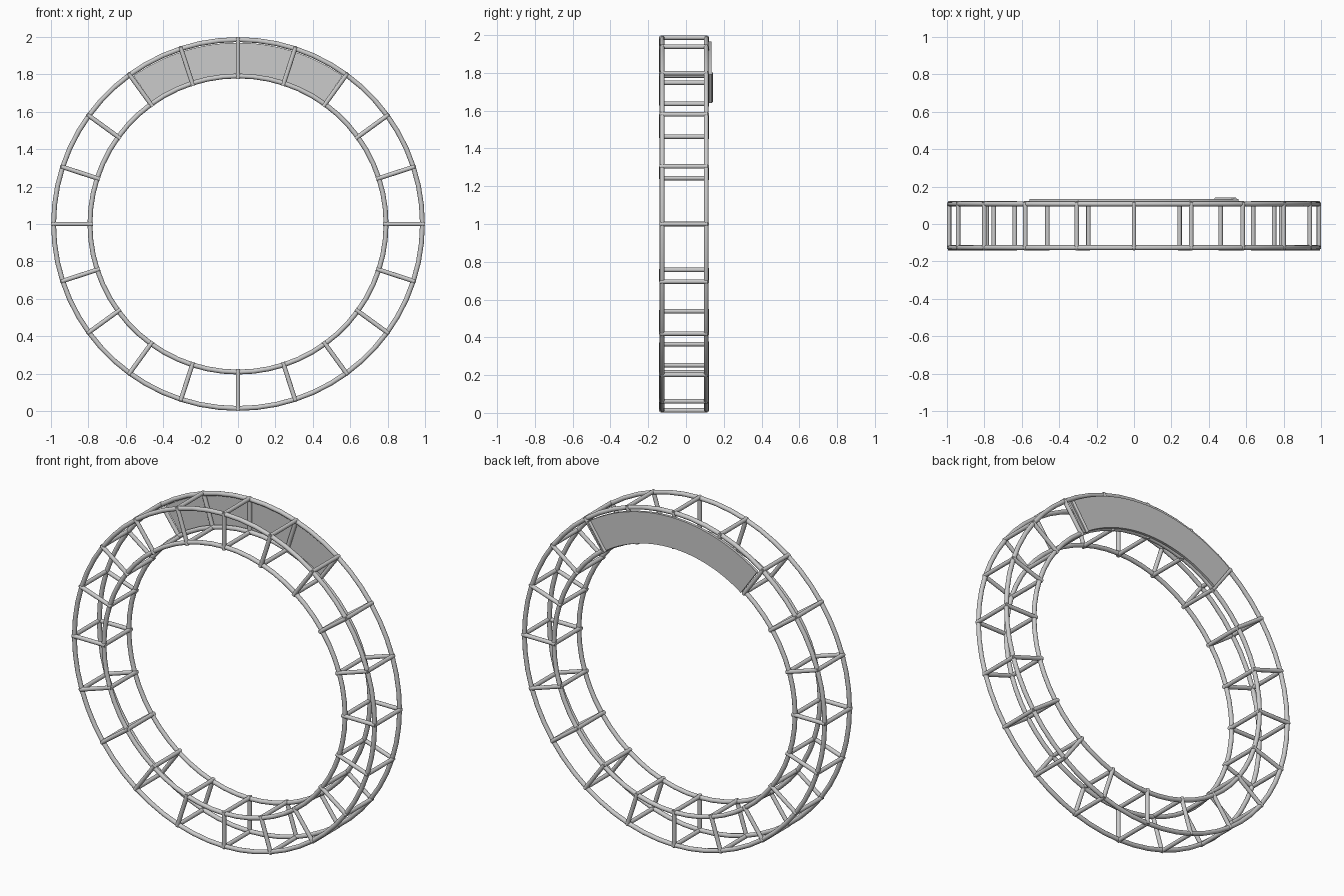
import bpy, bmesh, math
from mathutils import Vector

if "Cube" in bpy.data.objects:
    bpy.data.objects.remove(bpy.data.objects["Cube"])

CZ = 1.0                      # hub height
YF, YB = -0.126, 0.107        # front and back ring planes
R_OUT, R_IN, TUBE = 0.984, 0.79, 0.013
SPOKES = 20


def polar(r, a, y):
    return Vector((r * math.cos(a), y, CZ + r * math.sin(a)))


def finish(name, bm, smooth=True):
    bmesh.ops.recalc_face_normals(bm, faces=bm.faces)
    me = bpy.data.meshes.new(name)
    bm.to_mesh(me)
    bm.free()
    ob = bpy.data.objects.new(name, me)
    bpy.context.collection.objects.link(ob)
    if smooth:
        bpy.ops.object.select_all(action='DESELECT')
        ob.select_set(True)
        bpy.context.view_layer.objects.active = ob
        bpy.ops.object.shade_smooth_by_angle(angle=math.radians(50))
    return ob


def ring(name, radius, y):
    bpy.ops.mesh.primitive_torus_add(
        major_radius=radius, minor_radius=TUBE, major_segments=60, minor_segments=12,
        location=(0, y, CZ), rotation=(math.pi / 2, 0, 0))
    bpy.context.object.name = name
    bpy.ops.object.shade_smooth_by_angle(angle=math.radians(50))


def bar(bm, a, b, r=0.012):
    d = b - a
    m = d.to_track_quat('Z', 'Y').to_matrix().to_4x4()
    m.translation = (a + b) / 2
    bmesh.ops.create_cone(bm, cap_ends=True, segments=12, radius1=r, radius2=r,
                          depth=d.length, matrix=m)


# Four hoops of the box truss
for side, y in (("front", YF), ("back", YB)):
    ring(f"outer_ring_{side}", R_OUT, y)
    ring(f"inner_ring_{side}", R_IN, y)

# Radial spokes and cross rungs at every station
spokes, rungs = bmesh.new(), bmesh.new()
for i in range(SPOKES):
    a = 2 * math.pi * i / SPOKES
    for y in (YF - 0.004, YB + 0.004):
        bar(spokes, polar(0.775, a, y), polar(0.992, a, y))
    for r in (R_OUT + 0.003, R_IN - 0.004):
        bar(rungs, polar(r, a, YF - 0.008), polar(r, a, YB + 0.008))
finish("radial_spokes", spokes)
finish("cross_rungs", rungs)

# Curved panel on the back, at the top of the ring
bm = bmesh.new()
N = 32
rows = []
for i in range(N + 1):
    a = math.radians(54.8 + 70.4 * i / N)
    rows.append([bm.verts.new(polar(r, a, y)) for r, y in
                 ((0.785, 0.118), (0.967, 0.118), (0.967, 0.134), (0.785, 0.134))])
for p, q in zip(rows, rows[1:]):
    for k in range(4):
        bm.faces.new((p[k], p[(k + 1) % 4], q[(k + 1) % 4], q[k]))
bm.faces.new(rows[0])
bm.faces.new(rows[-1][::-1])
finish("back_panel", bm)

# Thin retaining bar across one end of the panel
bm = bmesh.new()
a = math.radians(56)
bar(bm, polar(0.78, a, 0.132), polar(0.965, a, 0.132), 0.01)
finish("panel_end_bar", bm)
